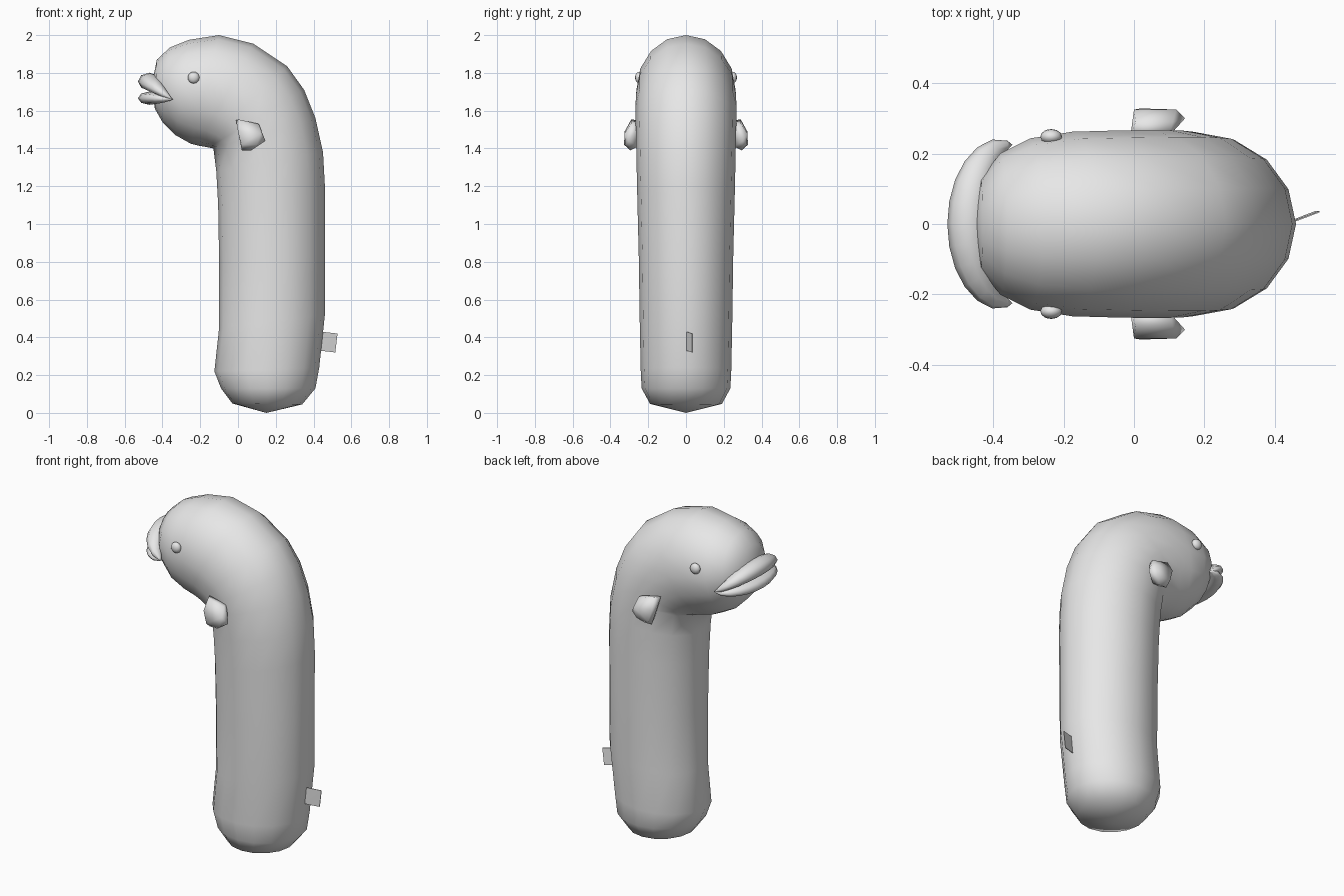
import bpy, bmesh, math
from mathutils import Vector

if "Cube" in bpy.data.objects:
    bpy.data.objects.remove(bpy.data.objects["Cube"])

grey = bpy.data.materials.new("soft grey")
grey.diffuse_color = (0.8, 0.8, 0.8, 1)
grey.use_nodes = True
grey.node_tree.nodes["Principled BSDF"].inputs["Base Color"].default_value = grey.diffuse_color


def finish(name, bm, smooth=True):
    bmesh.ops.recalc_face_normals(bm, faces=bm.faces[:])
    me = bpy.data.meshes.new(name)
    bm.to_mesh(me)
    bm.free()
    me.materials.append(grey)
    for p in me.polygons:
        p.use_smooth = smooth
    ob = bpy.data.objects.new(name, me)
    bpy.context.collection.objects.link(ob)
    return ob


def loft(name, rings, start, end):
    """Skin a list of point rings and close both ends with a tip point."""
    bm = bmesh.new()
    loops = [[bm.verts.new(p) for p in r] for r in rings]
    n = len(loops[0])
    for a, b in zip(loops, loops[1:]):
        for i in range(n):
            j = (i + 1) % n
            bm.faces.new((a[i], a[j], b[j], b[i]))
    for tip, loop in ((start, loops[0]), (end, loops[-1])):
        v = bm.verts.new(tip)
        for i in range(n):
            bm.faces.new((v, loop[i], loop[(i + 1) % n]))
    return finish(name, bm)


# Body: belly-side x, z, back-side x, z, half width
stations = [
    (-0.03, 0.05, 0.34, 0.045, 0.19),
    (-0.09, 0.13, 0.41, 0.13, 0.235),
    (-0.125, 0.22, 0.43, 0.24, 0.24),
    (-0.10, 0.45, 0.46, 0.52, 0.245),
    (-0.10, 0.80, 0.46, 0.85, 0.25),
    (-0.105, 1.10, 0.46, 1.20, 0.258),
    (-0.115, 1.28, 0.45, 1.38, 0.262),
    (-0.13, 1.40, 0.41, 1.56, 0.265),
    (-0.155, 1.405, 0.35, 1.71, 0.267),
    (-0.18, 1.41, 0.26, 1.835, 0.267),
    (-0.21, 1.415, 0.08, 1.955, 0.265),
    (-0.25, 1.425, -0.10, 2.00, 0.262),
    (-0.33, 1.47, -0.26, 1.975, 0.243),
    (-0.40, 1.54, -0.36, 1.935, 0.20),
    (-0.44, 1.61, -0.43, 1.87, 0.13),
]
SIDES = 16
body_rings = []
for x0, z0, x1, z1, w in stations:
    ring = []
    for i in range(SIDES):
        t = math.tau * i / SIDES
        k = 0.5 + 0.5 * math.cos(t)
        ring.append((x0 + (x1 - x0) * k, w * math.sin(t), z0 + (z1 - z0) * k))
    body_rings.append(ring)
loft("body", body_rings, (0.15, 0, 0), (-0.458, 0, 1.73))


# Lips: tapered tubes curving around the muzzle
def lip(name, rise, thick, depth):
    rings, steps = [], 12
    for s in range(steps + 1):
        a = math.radians(-86 + 172 * s / steps)
        c = math.cos(a)
        centre = Vector((-0.35 - 0.12 * c, 0.225 * math.sin(a), 1.66 + rise * c))
        out = Vector((-c, math.sin(a) * 0.6, 0)).normalized()
        size = c ** 0.6
        rings.append([centre + out * depth * size * math.cos(t)
                      + Vector((0, 0, thick * size * math.sin(t)))
                      for t in (math.tau * i / 8 for i in range(8))])
    loft(name, rings, (-0.345, -0.225, 1.66), (-0.345, 0.225, 1.66))


lip("upper_lip", 0.095, 0.046, 0.06)
lip("lower_lip", 0.006, 0.035, 0.06)

# Eyes and side fins, mirrored
fin_points = [
    (-0.01, 0.25, 1.55), (0.10, 0.25, 1.53), (0.005, 0.29, 1.553),
    (0.11, 0.29, 1.53), (0.0, 0.325, 1.49), (0.12, 0.325, 1.48),
    (0.145, 0.30, 1.44), (0.02, 0.328, 1.42), (0.10, 0.322, 1.42),
    (0.02, 0.295, 1.39), (0.07, 0.295, 1.39), (0.03, 0.255, 1.41),
    (0.08, 0.255, 1.41),
]
for side, label in ((-1, "right"), (1, "left")):
    bm = bmesh.new()
    bmesh.ops.create_uvsphere(bm, u_segments=12, v_segments=8, radius=0.031)
    for v in bm.verts:
        v.co = (v.co.x - 0.235, side * (0.248 + v.co.y * 0.7), v.co.z + 1.775)
    finish(label + "_eye", bm)

    bm = bmesh.new()
    for x, y, z in fin_points:
        bm.verts.new((x, side * y, z))
    bmesh.ops.convex_hull(bm, input=bm.verts[:])
    finish(label + "_fin", bm)

# Small flat tag on the lower back
bm = bmesh.new()
for dy in (-0.002, 0.002):
    for x, y, z in ((0.43, 0.002, 0.33), (0.515, 0.035, 0.32),
                    (0.527, 0.035, 0.42), (0.44, 0.002, 0.43)):
        bm.verts.new((x, y + dy, z))
bmesh.ops.convex_hull(bm, input=bm.verts[:])
finish("back_tag", bm, smooth=False)
